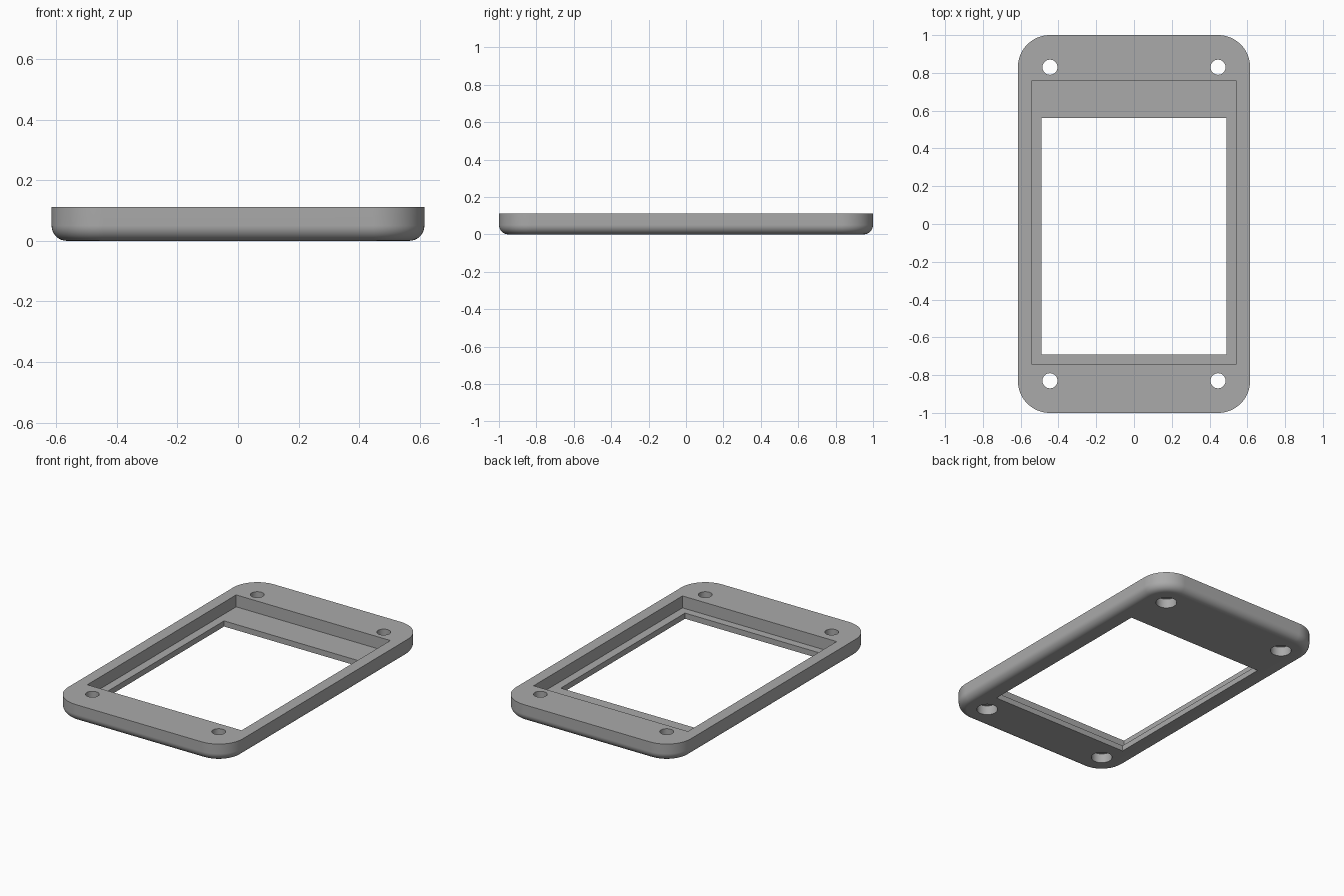
import bpy
import bmesh
import math

cube = bpy.data.objects.get("Cube")
if cube:
    bpy.data.objects.remove(cube, do_unlink=True)

WIDTH, LENGTH, HEIGHT = 1.23, 2.0, 0.112
CORNER, FILLET = 0.17, 0.05
LIP = 0.036

grey = bpy.data.materials.new("plain grey")
grey.use_nodes = True
colour = (0.4, 0.4, 0.4, 1)
grey.diffuse_color = colour
grey.node_tree.nodes["Principled BSDF"].inputs["Base Color"].default_value = colour


def make_object(name, bm):
    bmesh.ops.recalc_face_normals(bm, faces=bm.faces)
    mesh = bpy.data.meshes.new(name)
    bm.to_mesh(mesh)
    bm.free()
    mesh.materials.append(grey)
    obj = bpy.data.objects.new(name, mesh)
    bpy.context.collection.objects.link(obj)
    return obj


def rounded_ring(bm, inset, z, steps=16):
    """Outline of the plate, drawn in by an inset, at one height."""
    ring = []
    radius = CORNER - inset
    for corner, (sx, sy) in enumerate([(1, 1), (-1, 1), (-1, -1), (1, -1)]):
        for i in range(steps + 1):
            a = math.pi / 2 * (corner + i / steps)
            ring.append(bm.verts.new((sx * (WIDTH / 2 - CORNER) + radius * math.cos(a),
                                      sy * (LENGTH / 2 - CORNER) + radius * math.sin(a), z)))
    return ring


def box_cutter(name, x, y0, y1, z0, z1):
    bm = bmesh.new()
    bmesh.ops.create_cube(bm, size=1)
    for v in bm.verts:
        v.co = (v.co.x * 2 * x, y1 if v.co.y > 0 else y0, z1 if v.co.z > 0 else z0)
    return make_object(name, bm)


def hole_cutter(name, x, y, radius, z0, z1):
    bm = bmesh.new()
    bmesh.ops.create_cone(bm, cap_ends=True, segments=48, radius1=radius,
                          radius2=radius, depth=z1 - z0)
    bmesh.ops.translate(bm, verts=bm.verts, vec=(x, y, (z0 + z1) / 2))
    return make_object(name, bm)


# Plate with rounded corners and a filleted underside
bm = bmesh.new()
rings = []
for i in range(9):
    a = math.pi / 2 * i / 8
    rings.append(rounded_ring(bm, FILLET * (1 - math.sin(a)), FILLET * (1 - math.cos(a))))
rings.append(rounded_ring(bm, 0, HEIGHT))
for low, high in zip(rings, rings[1:]):
    for i in range(len(low)):
        j = (i + 1) % len(low)
        bm.faces.new((low[i], low[j], high[j], high[i]))
bm.faces.new(rings[0])
bm.faces.new(rings[-1])
frame = make_object("bezel_frame", bm)

# Pocket, window and counterbored screw holes
cutters = [box_cutter("pocket_cutter", 0.543, -0.74, 0.757, LIP, 0.3),
           box_cutter("window_cutter", 0.49, -0.69, 0.56, -0.2, 0.3)]
for x in (-0.445, 0.445):
    for y in (-0.83, 0.83):
        cutters.append(hole_cutter("screw_hole_cutter", x, y, 0.04, -0.2, 0.3))
        cutters.append(hole_cutter("counterbore_cutter", x, y, 0.062, -0.2, 0.06))

bpy.context.view_layer.objects.active = frame
for cutter in cutters:
    mod = frame.modifiers.new("cut", 'BOOLEAN')
    mod.operation = 'DIFFERENCE'
    mod.solver = 'EXACT'
    mod.object = cutter
    bpy.ops.object.modifier_apply(modifier=mod.name)
    bpy.data.objects.remove(cutter, do_unlink=True)

# Smooth curves, with crisp flat faces
bpy.ops.object.select_all(action='DESELECT')
frame.select_set(True)
bpy.ops.object.shade_smooth_by_angle(angle=math.radians(30))
weighted = frame.modifiers.new("flat_faces", 'WEIGHTED_NORMAL')
weighted.keep_sharp = True
